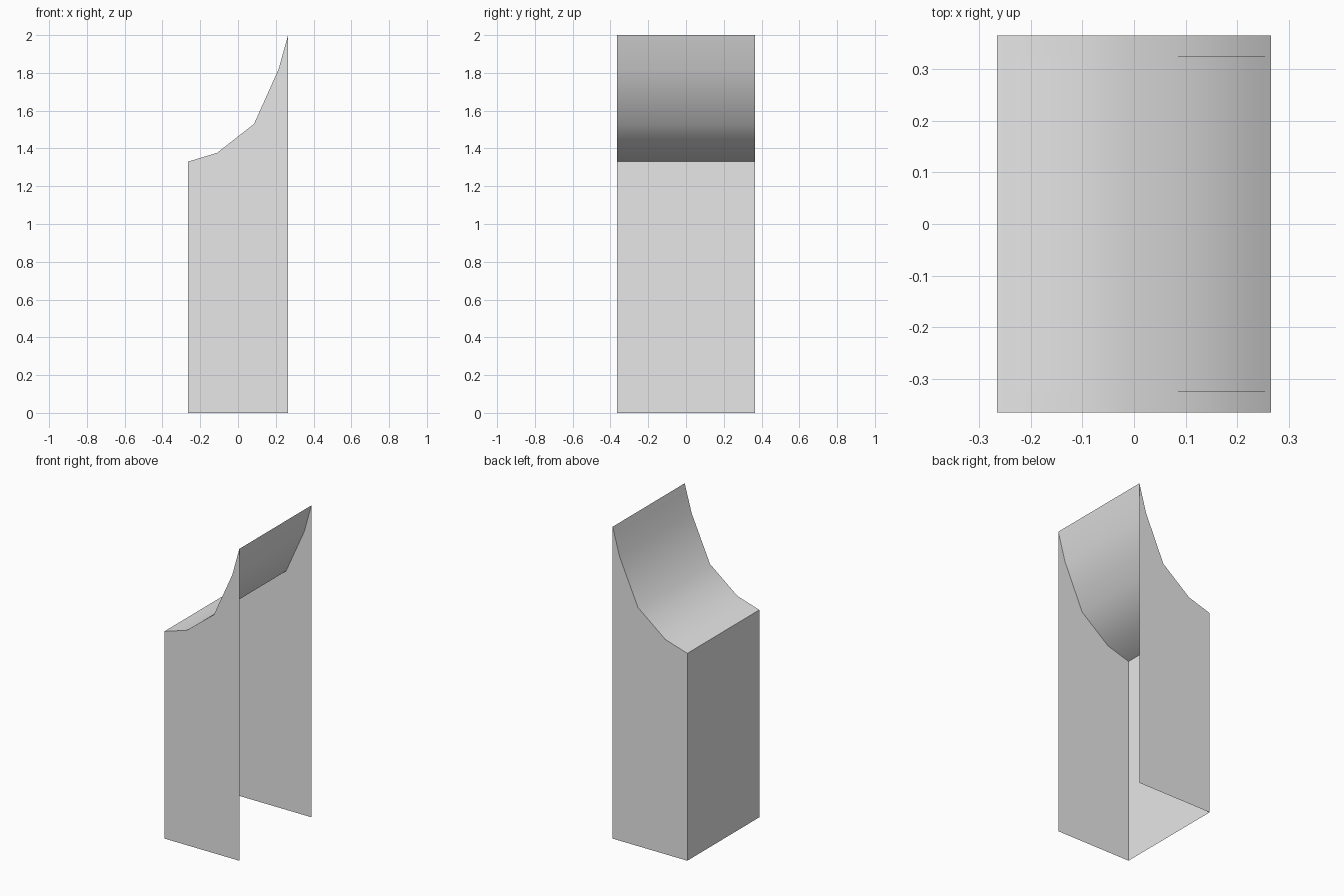
import bpy, bmesh, math

if "Cube" in bpy.data.objects:
    bpy.data.objects.remove(bpy.data.objects["Cube"])

# Side profile of the curved top: (x, z) from the low left edge to the high right edge
CURVE = [(-0.265, 1.33), (-0.11, 1.377), (0.085, 1.53), (0.215, 1.82), (0.265, 2.0)]
HALF_Y = 0.365

grey = bpy.data.materials.new("grey")
grey.diffuse_color = (0.8, 0.8, 0.8, 1)
grey.use_nodes = True
grey.node_tree.nodes["Principled BSDF"].inputs["Base Color"].default_value = grey.diffuse_color


def height(x):
    """Height of the curved top at x."""
    for (x0, z0), (x1, z1) in zip(CURVE, CURVE[1:]):
        if x <= x1:
            return z0 + (z1 - z0) * (x - x0) / (x1 - x0)
    return CURVE[-1][1]


def add_object(name, bm):
    mesh = bpy.data.meshes.new(name)
    bm.to_mesh(mesh)
    bm.free()
    mesh.materials.append(grey)
    obj = bpy.data.objects.new(name, mesh)
    bpy.context.collection.objects.link(obj)
    bpy.ops.object.select_all(action='DESELECT')
    obj.select_set(True)
    bpy.context.view_layer.objects.active = obj
    bpy.ops.object.shade_smooth_by_angle(angle=math.radians(35))


def sweep(bm, profile, half_y):
    """Strip of quads along y; returns its front and back vertex rows."""
    front = [bm.verts.new((x, -half_y, z)) for x, z in profile]
    back = [bm.verts.new((x, half_y, z)) for x, z in profile]
    for i in range(len(profile) - 1):
        bm.faces.new((front[i], front[i + 1], back[i + 1], back[i]))
    return front, back


# Shell: left wall, curved top and two side walls, open on the right and below
bm = bmesh.new()
front, back = sweep(bm, [(-0.265, 0)] + CURVE, HALF_Y)
for row, y in ((front, -HALF_Y), (back, HALF_Y)):
    corner = bm.verts.new((0.265, y, 0))
    loop = row + [corner]
    bm.faces.new(loop[::-1] if y < 0 else loop)
add_object("cabinet_shell", bm)

# Thin panel lying on the curved top, inset from its edges
xs = [-0.23] + [x for x, _ in CURVE[1:-1]] + [0.255]
bm = bmesh.new()
sweep(bm, [(x - 0.001, height(x) + 0.001) for x in xs], 0.326)
add_object("top_panel", bm)
